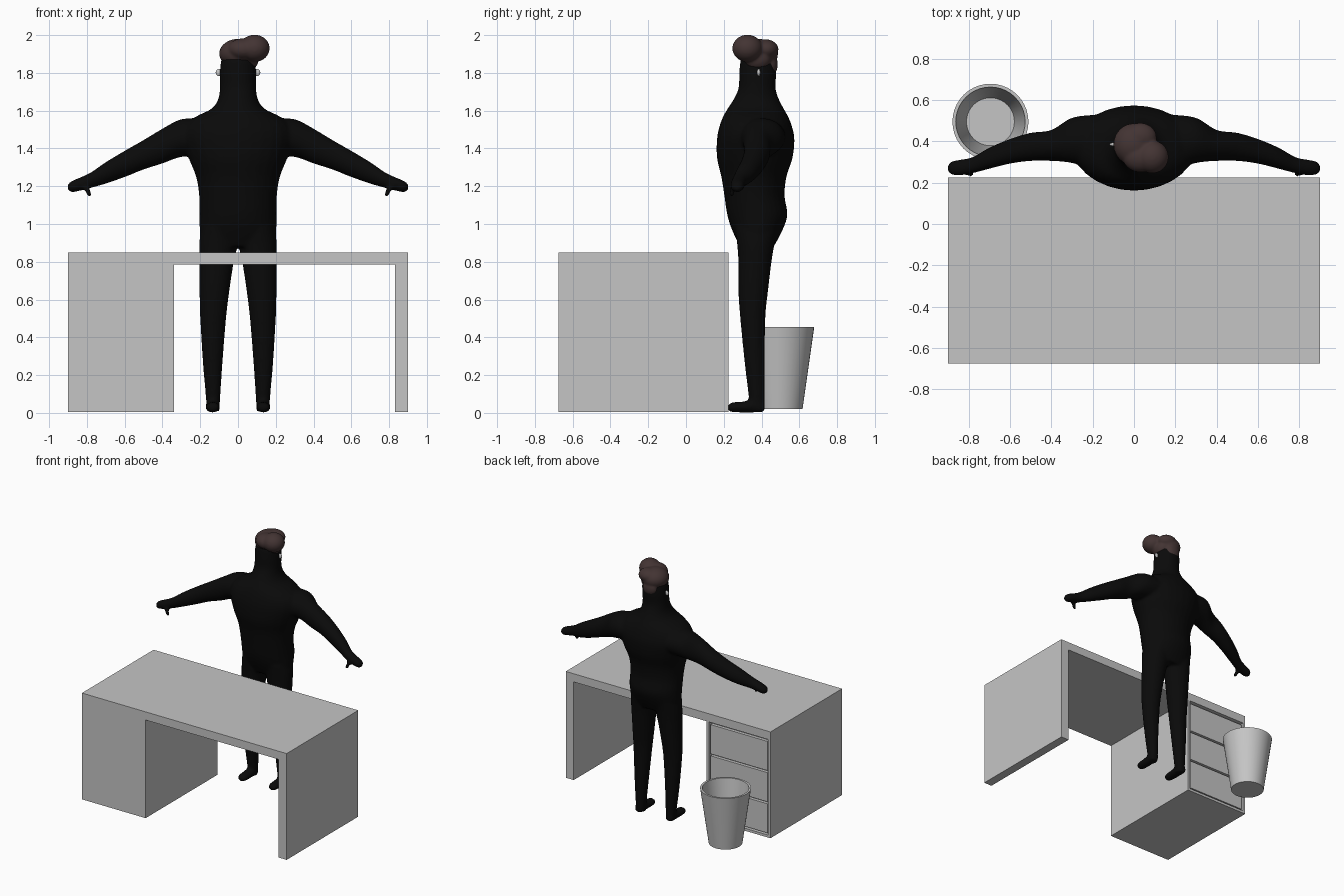
import bpy, bmesh, math
from mathutils import Vector

if "Cube" in bpy.data.objects:
    bpy.data.objects.remove(bpy.data.objects["Cube"])


def material(name, rgb):
    m = bpy.data.materials.new(name)
    m.diffuse_color = (*rgb, 1)
    m.use_nodes = True
    m.node_tree.nodes["Principled BSDF"].inputs["Base Color"].default_value = m.diffuse_color
    return m


GREY = material("light grey", (0.56, 0.56, 0.56))
BLACK = material("suit black", (0.003, 0.003, 0.003))
BROWN = material("hair brown", (0.056, 0.034, 0.033))


def finish(bm, name, mat, smooth=None):
    bmesh.ops.recalc_face_normals(bm, faces=bm.faces)
    me = bpy.data.meshes.new(name)
    bm.to_mesh(me)
    bm.free()
    me.materials.append(mat)
    ob = bpy.data.objects.new(name, me)
    bpy.context.collection.objects.link(ob)
    if smooth:
        bpy.ops.object.select_all(action='DESELECT')
        ob.select_set(True)
        bpy.context.view_layer.objects.active = ob
        bpy.ops.object.shade_smooth_by_angle(angle=math.radians(smooth))
    return ob


def box(name, x0, x1, y0, y1, z0, z1):
    bm = bmesh.new()
    bmesh.ops.create_cube(bm, size=1)
    for v in bm.verts:
        v.co = ((x0 + x1) / 2 + v.co.x * (x1 - x0),
                (y0 + y1) / 2 + v.co.y * (y1 - y0),
                (z0 + z1) / 2 + v.co.z * (z1 - z0))
    return finish(bm, name, GREY)


def spline(rows, steps=4):
    """Catmull-Rom interpolation of ring parameters."""
    out = []
    for i in range(len(rows) - 1):
        p0, p1 = rows[max(i - 1, 0)], rows[i]
        p2, p3 = rows[i + 1], rows[min(i + 2, len(rows) - 1)]
        for s in range(steps):
            t = s / steps
            out.append([0.5 * (2 * b + (c - a) * t + (2 * a - 5 * b + 4 * c - d) * t * t
                               + (3 * b - a - 3 * c + d) * t ** 3)
                        for a, b, c, d in zip(p0, p1, p2, p3)])
    return out + [list(rows[-1])]


def loft(bm, rows, place, n=28):
    """Capped tube of ellipses; each row is position, u0, u1, v0, v1."""
    rings = []
    for p, u0, u1, v0, v1 in spline(rows):
        ring = []
        for k in range(n):
            a = math.tau * k / n
            u = (u0 + u1) / 2 + (u1 - u0) / 2 * math.cos(a)
            v = (v0 + v1) / 2 + (v1 - v0) / 2 * math.sin(a)
            ring.append(bm.verts.new(place(p, u, v)))
        rings.append(ring)
    faces = [bm.faces.new(rings[0]), bm.faces.new(rings[-1])]
    for a, b in zip(rings, rings[1:]):
        for k in range(n):
            faces.append(bm.faces.new((a[k], a[(k + 1) % n], b[(k + 1) % n], b[k])))
    bmesh.ops.recalc_face_normals(bm, faces=faces)


def ellipsoid(bm, centre, radii):
    verts = bmesh.ops.create_uvsphere(bm, u_segments=24, v_segments=16, radius=1)["verts"]
    for v in verts:
        v.co = Vector(centre) + Vector([c * r for c, r in zip(v.co, radii)])


def fuse(ob, voxel, iterations):
    r = ob.modifiers.new("Fuse", 'REMESH')
    r.mode = 'VOXEL'
    r.voxel_size = voxel
    r.use_smooth_shade = True
    s = ob.modifiers.new("Soften", 'SMOOTH')
    s.factor = 0.5
    s.iterations = iterations


# Desk: top, side panel, drawer pedestal with its outer panels
box("desk_top", -0.9, 0.9, -0.675, 0.225, 0.785, 0.85)
box("desk_leg_panel", 0.83, 0.9, -0.675, 0.225, 0.005, 0.785)
box("pedestal_body", -0.88, -0.36, -0.675, 0.195, 0.005, 0.785)
box("pedestal_outer_panel", -0.9, -0.88, -0.675, 0.225, 0.005, 0.785)
box("pedestal_inner_panel", -0.36, -0.34, -0.675, 0.225, 0.005, 0.785)
box("pedestal_base", -0.88, -0.36, 0.195, 0.225, 0.005, 0.025)
for i in range(3):
    z = 0.037 + i * 0.248
    box(f"drawer_front_{i + 1}", -0.87, -0.37, 0.19, 0.22, z, z + 0.232)

# Waste bin: closed profile spun around its axis
bm = bmesh.new()
profile = [(0, 0.02), (0.122, 0.02), (0.184, 0.455), (0.168, 0.455), (0.116, 0.04), (0, 0.04)]
pts = [bm.verts.new((-0.695 + r, 0.495, z)) for r, z in profile]
edges = [bm.edges.new(p) for p in zip(pts, pts[1:])]
bmesh.ops.spin(bm, geom=pts + edges, cent=(-0.695, 0.495, 0), axis=(0, 0, 1),
               angle=math.tau, steps=40)
bmesh.ops.remove_doubles(bm, verts=bm.verts, dist=0.0005)
finish(bm, "waste_bin", GREY, 35)

# Figure: torso, neck and head in one tube
bm = bmesh.new()
torso = [(0.88, 0.19, 0.285, 0.465), (0.97, 0.203, 0.243, 0.512), (1.05, 0.204, 0.218, 0.537),
         (1.15, 0.206, 0.203, 0.522), (1.25, 0.222, 0.187, 0.532), (1.35, 0.262, 0.164, 0.564),
         (1.45, 0.295, 0.164, 0.574), (1.52, 0.28, 0.178, 0.56), (1.57, 0.22, 0.197, 0.54),
         (1.61, 0.14, 0.22, 0.518), (1.66, 0.105, 0.252, 0.492), (1.72, 0.096, 0.278, 0.474),
         (1.80, 0.096, 0.282, 0.478), (1.87, 0.088, 0.29, 0.47), (1.92, 0.06, 0.32, 0.44)]
loft(bm, [(z, -w, w, a, b) for z, w, a, b in torso], lambda p, u, v: (u, v, p))

arm = [(0.18, 1.36, 1.56, 0.26, 0.53), (0.3, 1.355, 1.555, 0.295, 0.515),
       (0.4, 1.32, 1.505, 0.305, 0.455), (0.5, 1.288, 1.445, 0.305, 0.442),
       (0.6, 1.248, 1.388, 0.292, 0.412), (0.7, 1.213, 1.328, 0.267, 0.37),
       (0.78, 1.19, 1.273, 0.246, 0.325), (0.84, 1.175, 1.245, 0.236, 0.312),
       (0.88, 1.168, 1.228, 0.238, 0.305), (0.9, 1.18, 1.212, 0.25, 0.29)]
leg = [(0.98, 0.0, 0.195, 0.26, 0.49), (0.9, 0.0, 0.205, 0.27, 0.47), (0.8, 0.022, 0.205, 0.277, 0.453),
       (0.65, 0.045, 0.204, 0.277, 0.435), (0.5, 0.063, 0.2, 0.287, 0.42),
       (0.25, 0.083, 0.185, 0.312, 0.417), (0.08, 0.094, 0.17, 0.332, 0.417),
       (0.01, 0.098, 0.168, 0.332, 0.417)]
foot = [(0.222, 0.115, 0.155, 0.012, 0.042), (0.245, 0.1, 0.168, 0.004, 0.056),
        (0.3, 0.097, 0.172, 0.002, 0.06), (0.36, 0.098, 0.17, 0.002, 0.07),
        (0.41, 0.102, 0.165, 0.004, 0.06)]
thumb = [(1.2, 0.79, 0.83, 0.235, 0.27), (1.175, 0.78, 0.81, 0.23, 0.26),
         (1.145, 0.774, 0.797, 0.23, 0.252)]
for s in (-1, 1):
    loft(bm, arm, lambda p, u, v: (s * p, v, u))
    loft(bm, leg, lambda p, u, v: (s * u, v, p))
    loft(bm, foot, lambda p, u, v: (s * u, p, v))
    loft(bm, thumb, lambda p, u, v: (s * u, v, p))
fuse(finish(bm, "figure_body", BLACK, 60), 0.01, 5)

# Hair: cap, side-swept quiff, crown and nape
bm = bmesh.new()
for centre, radii in [((0.0, 0.385, 1.902), (0.1, 0.103, 0.078)),
                      ((0.088, 0.325, 1.93), (0.08, 0.08, 0.072)),
                      ((0.03, 0.325, 1.925), (0.085, 0.075, 0.058)),
                      ((0.03, 0.42, 1.925), (0.08, 0.07, 0.053)),
                      ((0.06, 0.38, 1.875), (0.05, 0.07, 0.06)),
                      ((0.0, 0.45, 1.845), (0.06, 0.036, 0.06))]:
    ellipsoid(bm, centre, radii)
fuse(finish(bm, "hair", BROWN, 60), 0.008, 4)

# Ear studs
for s, side in ((-1, "left"), (1, "right")):
    bm = bmesh.new()
    ellipsoid(bm, (s * 0.102, 0.385, 1.802), (0.016, 0.009, 0.019))
    finish(bm, f"ear_stud_{side}", GREY, 60)
